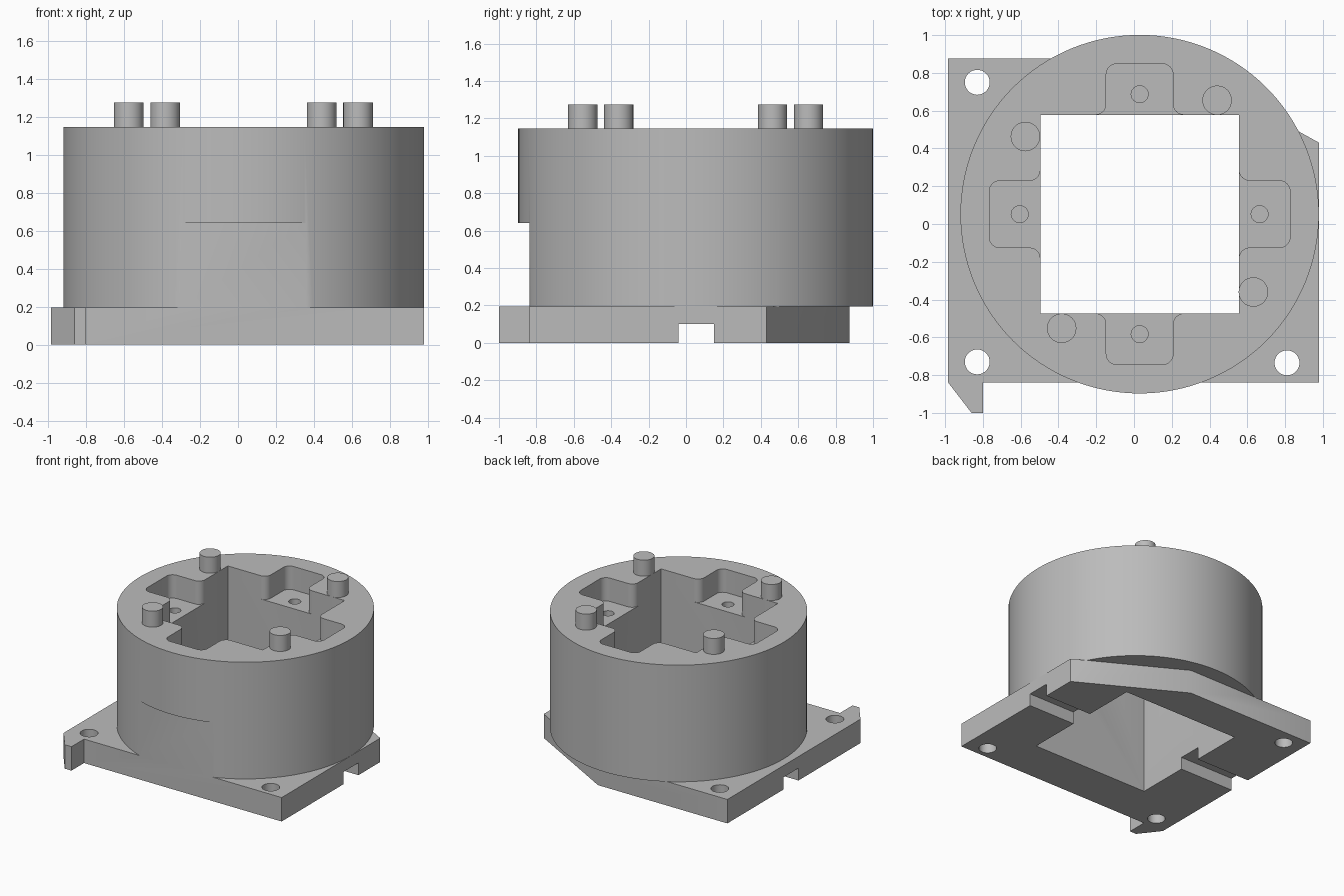
import bpy, bmesh
from math import pi, cos, sin
from mathutils import Vector

if "Cube" in bpy.data.objects:
    bpy.data.objects.remove(bpy.data.objects["Cube"], do_unlink=True)

grey = bpy.data.materials.new("plain grey")
grey.use_nodes = True
grey.diffuse_color = (0.5, 0.5, 0.5, 1)
grey.node_tree.nodes["Principled BSDF"].inputs["Base Color"].default_value = (0.5, 0.5, 0.5, 1)


def prism(name, outline, z0, z1):
    """Extrude a flat outline from z0 up to z1."""
    bm = bmesh.new()
    face = bm.faces.new([bm.verts.new((x, y, z0)) for x, y in outline])
    top = bmesh.ops.extrude_face_region(bm, geom=[face])["geom"]
    verts = [v for v in top if isinstance(v, bmesh.types.BMVert)]
    bmesh.ops.translate(bm, verts=verts, vec=(0, 0, z1 - z0))
    bmesh.ops.recalc_face_normals(bm, faces=bm.faces)
    mesh = bpy.data.meshes.new(name)
    bm.to_mesh(mesh)
    bm.free()
    mesh.materials.append(grey)
    obj = bpy.data.objects.new(name, mesh)
    bpy.context.collection.objects.link(obj)
    return obj


def arc(cx, cy, r, a0, a1, n=8):
    return [(cx + r * cos(a0 + (a1 - a0) * i / n), cy + r * sin(a0 + (a1 - a0) * i / n))
            for i in range(n + 1)]


def circle(cx, cy, r, n=32):
    return arc(cx, cy, r, 0, 2 * pi, n)[:-1]


def rect(x0, x1, y0, y1):
    return [(x0, y0), (x1, y0), (x1, y1), (x0, y1)]


def combine(target, tool, operation):
    mod = target.modifiers.new("cut", 'BOOLEAN')
    mod.object, mod.operation, mod.solver = tool, operation, 'EXACT'
    bpy.context.view_layer.objects.active = target
    bpy.ops.object.modifier_apply(modifier=mod.name)
    bpy.data.objects.remove(tool, do_unlink=True)


def cut(target, outline, z0, z1):
    combine(target, prism("cutter", outline, z0, z1), 'DIFFERENCE')


def smooth(obj):
    bpy.ops.object.select_all(action='DESELECT')
    obj.select_set(True)
    bpy.context.view_layer.objects.active = obj
    bpy.ops.object.shade_smooth_by_angle(angle=pi / 6)


CX, CY, HALF = 0.03, 0.052, 0.526
FRONT, PLATE_TOP, TOP, FLOOR = -0.838, 0.195, 1.145, 0.955

# Round drum with a flat on the lower front
housing = prism("housing", circle(CX, CY, 0.949, 128), PLATE_TOP, TOP)
cut(housing, rect(-1, 1, -1.2, FRONT), 0, 0.64)

# Base plate with slanted back corner and front tab
plate = prism("base_plate", [(-0.985, FRONT), (-0.86, -1), (-0.8, -1), (-0.8, FRONT),
                             (0.98, FRONT), (0.98, 0.43), (0.18, 0.875), (-0.985, 0.875)],
              0, PLATE_TOP)
combine(housing, plate, 'UNION')

# Square well, underside channel and mounting holes
cut(housing, rect(CX - HALF, CX + HALF, CY - HALF, CY + HALF), -0.2, 1.4)
cut(housing, rect(-1.2, 1.2, -0.04, 0.15), -0.2, 0.1)
for x, y in [(-0.83, 0.75), (-0.83, -0.73), (0.81, -0.735)]:
    cut(housing, circle(x, y, 0.066), -0.2, 0.4)

# Four rounded pockets with flared mouths, each with a blind screw hole
W, R, DEPTH = 0.177, 0.056, 0.796
side = arc(W + R, HALF + R, R, -pi / 2, -pi) + arc(W - R, DEPTH - R, R, 0, pi / 2)
pocket = ([(W + R, HALF - 0.1)] + side + [(-x, y) for x, y in reversed(side)]
          + [(-W - R, HALF - 0.1)])
for k in range(4):
    c, s = cos(k * pi / 2), sin(k * pi / 2)
    cut(housing, [(CX + c * x - s * y, CY + s * x + c * y) for x, y in pocket], FLOOR, 1.4)
    hole = Vector((CX - s * 0.635, CY + c * 0.635))
    cut(housing, circle(hole.x, hole.y, 0.045, 24), FLOOR - 0.25, 1.2)
smooth(housing)

# Locating pins on the rim
for i, (x, y) in enumerate([(-0.575, 0.463), (0.44, 0.655), (0.632, -0.36), (-0.383, -0.552)]):
    smooth(prism(f"locating_pin_{i + 1}", circle(x, y, 0.078), TOP, 1.275))
